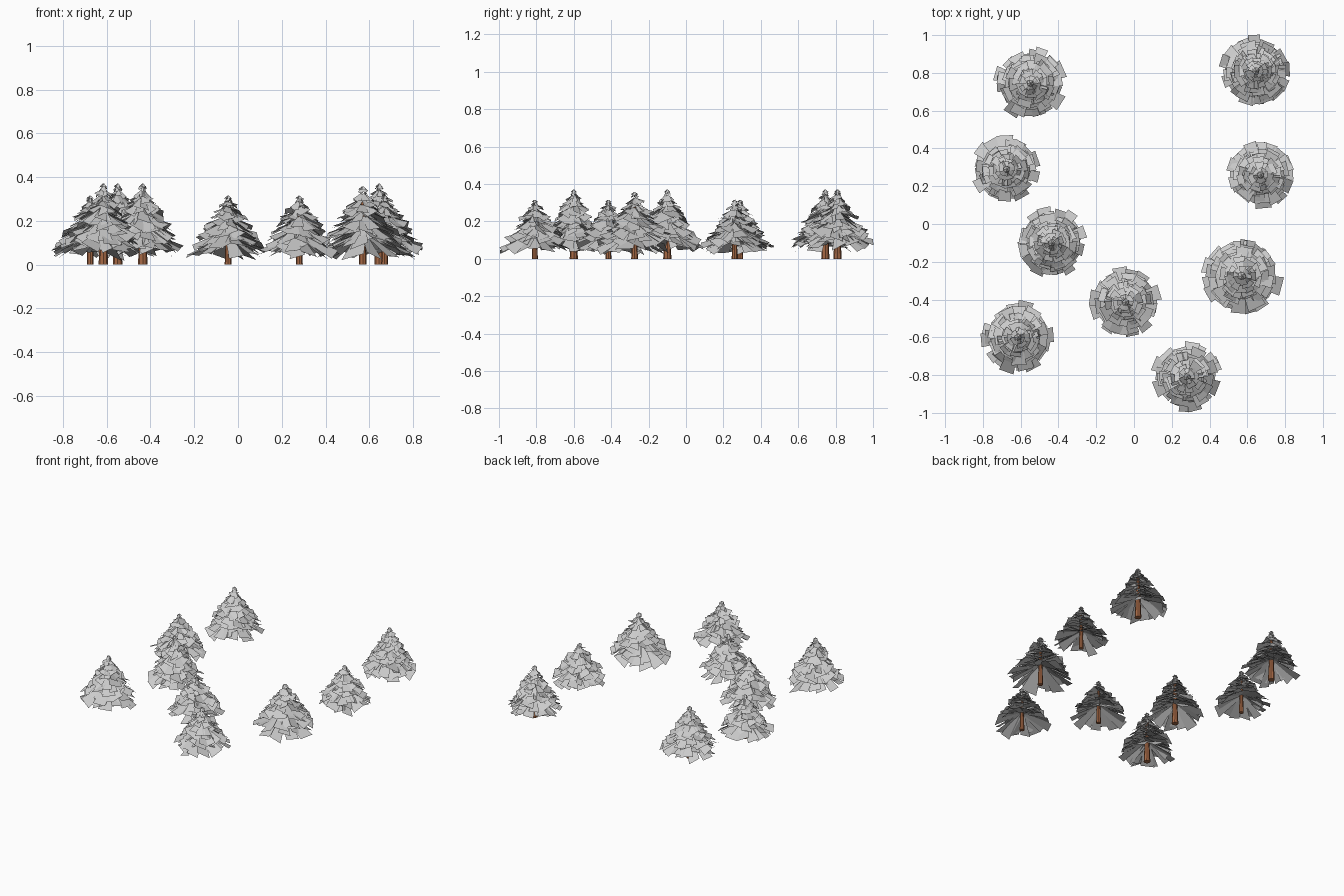
import bpy, bmesh, math, random
from mathutils import Vector, Matrix

random.seed(11)

cube = bpy.data.objects.get("Cube")
if cube:
    bpy.data.objects.remove(cube, do_unlink=True)


def make_material(name, rgb):
    m = bpy.data.materials.new(name)
    m.use_nodes = True
    m.diffuse_color = (*rgb, 1)
    m.node_tree.nodes["Principled BSDF"].inputs["Base Color"].default_value = (*rgb, 1)
    return m


needle_grey = make_material("needle grey", (0.6, 0.6, 0.6))
bark_brown = make_material("bark brown", (0.38, 0.14, 0.06))


def finish(name, bm, mat, place):
    mesh = bpy.data.meshes.new(name)
    bm.to_mesh(mesh)
    bm.free()
    mesh.materials.append(mat)
    obj = bpy.data.objects.new(name, mesh)
    obj.location = (*place, 0)
    bpy.context.collection.objects.link(obj)


def add_frond(bm, angle, inner, tip, width, roll):
    """A drooping flat card running from (radius, height) inner to tip."""
    spin = Matrix.Rotation(angle, 4, 'Z')
    corners = []
    for (r, z), w, sides in ((inner, width * 0.4, (1, -1)), (tip, width, (-1, 1))):
        corners += [spin @ Vector((r, s * w / 2, z + s * roll * w / 2)) for s in sides]
    bm.faces.new([bm.verts.new(c) for c in corners])


def build_tree(number, x, y, height, reach, tiers, trunk_r):
    # Foliage: tiers of overlapping cards, shrinking toward the top
    bm = bmesh.new()
    for i in range(tiers):
        t = i / (tiers - 1)
        radius = reach * (0.1 + 0.86 * (1 - t) ** 0.9)
        tip_z = height * (0.21 + 0.72 * t)
        rise = height * (0.19 - 0.14 * t)
        count = round(16 - 8 * t)
        turn = random.uniform(0, math.tau)
        for k in range(count):
            angle = turn + math.tau * (k + random.uniform(-0.3, 0.3)) / count
            r = radius * random.uniform(0.84, 1.08)
            z = tip_z + height * random.uniform(-0.11, 0.04) * (1 - 0.65 * t)
            width = radius * math.tau / count * random.uniform(0.85, 1.35)
            add_frond(bm, angle, (radius * 0.08, tip_z + rise), (r, z),
                      width, random.uniform(-0.55, 0.55))
    # Tip tuft
    for k in range(5):
        add_frond(bm, math.tau * k / 5, (0, height), (reach * 0.08, height * 0.96),
                  reach * 0.1, 0.2)
    finish(f"foliage_{number}", bm, needle_grey, (x, y))

    # Trunk
    bm = bmesh.new()
    length = height * 0.8
    bmesh.ops.create_cone(bm, cap_ends=True, segments=8, radius1=trunk_r,
                          radius2=trunk_r * 0.4, depth=length,
                          matrix=Matrix.Translation((0, 0, length / 2)))
    finish(f"trunk_{number}", bm, bark_brown, (x, y))


# Tree kinds: height, reach, tiers, trunk radius
short = (0.315, 0.184, 9, 0.016)
tall = (0.37, 0.189, 11, 0.022)
wide = (0.357, 0.213, 9, 0.018)
trees = [
    (-0.55, 0.745, tall), (-0.675, 0.29, short), (-0.435, -0.1, tall),
    (-0.615, -0.6, tall), (-0.045, -0.415, short), (0.28, -0.808, short),
    (0.57, -0.275, wide), (0.67, 0.26, short), (0.645, 0.81, tall),
]
for n, (x, y, kind) in enumerate(trees, 1):
    build_tree(n, x, y, *kind)
